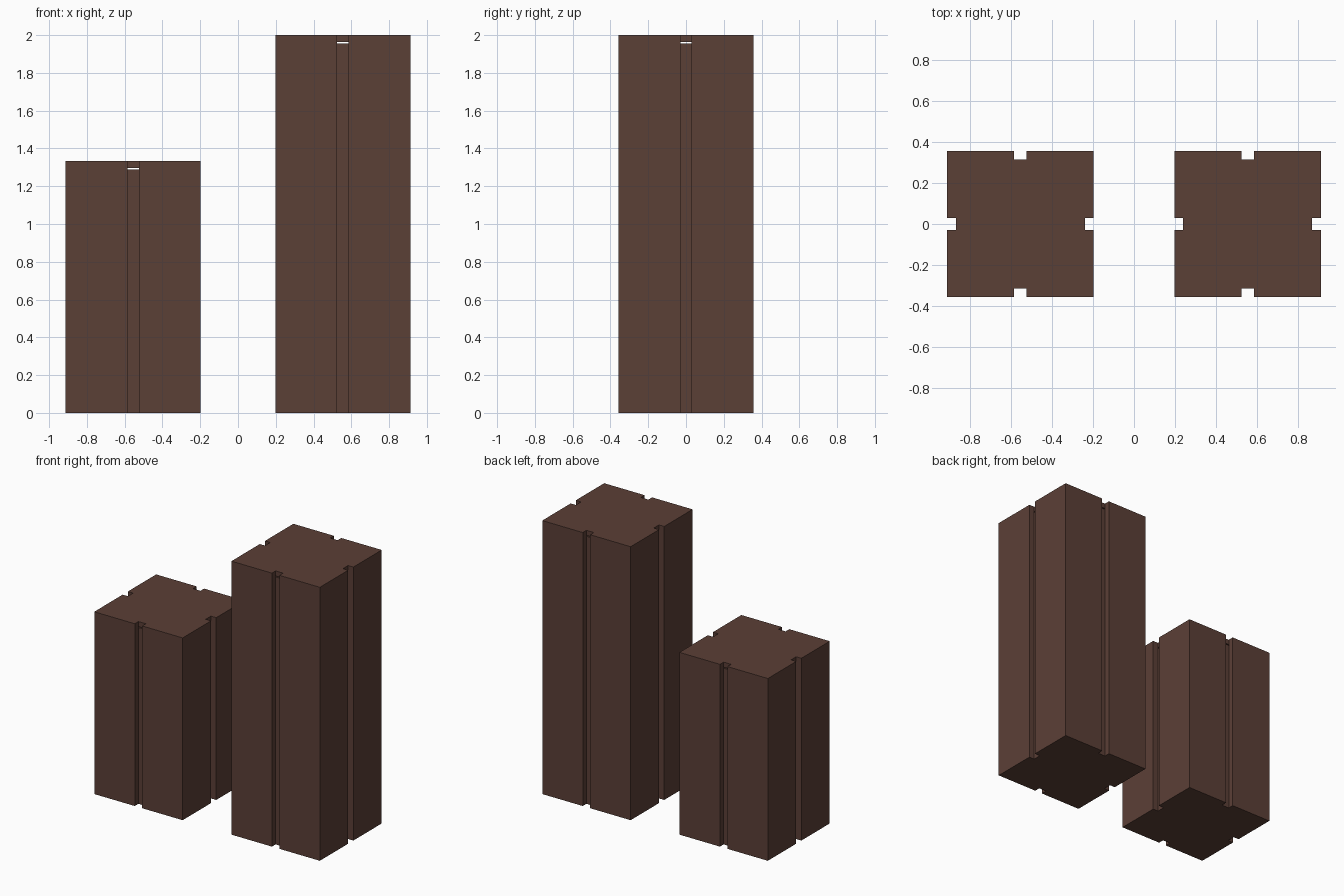
import bpy, bmesh

if "Cube" in bpy.data.objects:
    bpy.data.objects.remove(bpy.data.objects["Cube"])

brown = bpy.data.materials.new("dark brown")
brown.diffuse_color = (0.105, 0.050, 0.037, 1)
brown.use_nodes = True
brown.node_tree.nodes["Principled BSDF"].inputs["Base Color"].default_value = brown.diffuse_color

OUT, IN, GAP = 0.3575, 0.315, 0.03   # outer half width, core half width, half groove


def prism(name, points, z0, z1, x):
    """Extrude a counter-clockwise outline from z0 to z1."""
    bm = bmesh.new()
    face = bm.faces.new([bm.verts.new((px, py, z0)) for px, py in points])
    ext = bmesh.ops.extrude_face_region(bm, geom=[face])["geom"]
    bmesh.ops.translate(bm, vec=(0, 0, z1 - z0),
                        verts=[v for v in ext if isinstance(v, bmesh.types.BMVert)])
    bmesh.ops.recalc_face_normals(bm, faces=bm.faces[:])
    me = bpy.data.meshes.new(name)
    bm.to_mesh(me)
    bm.free()
    me.materials.append(brown)
    ob = bpy.data.objects.new(name, me)
    ob.location.x = x
    bpy.context.collection.objects.link(ob)


SQUARE = [(-IN, -IN), (IN, -IN), (IN, IN), (-IN, IN)]
CORNER = [(GAP, OUT), (GAP, IN), (IN, IN), (IN, GAP), (OUT, GAP), (OUT, OUT)]

for label, x, h in (("short", -0.555, 1.333), ("tall", 0.555, 2.0)):
    # inner core and the thin lid floating just above it
    prism(label + "_core", SQUARE, 0, h - 0.044, x)
    prism(label + "_lid", SQUARE, h - 0.037, h, x)
    # four L-shaped corner boards with grooves between them
    for sx in (-1, 1):
        for sy in (-1, 1):
            prism(label + "_corner_board", [(px * sx, py * sy) for px, py in CORNER], 0, h, x)
